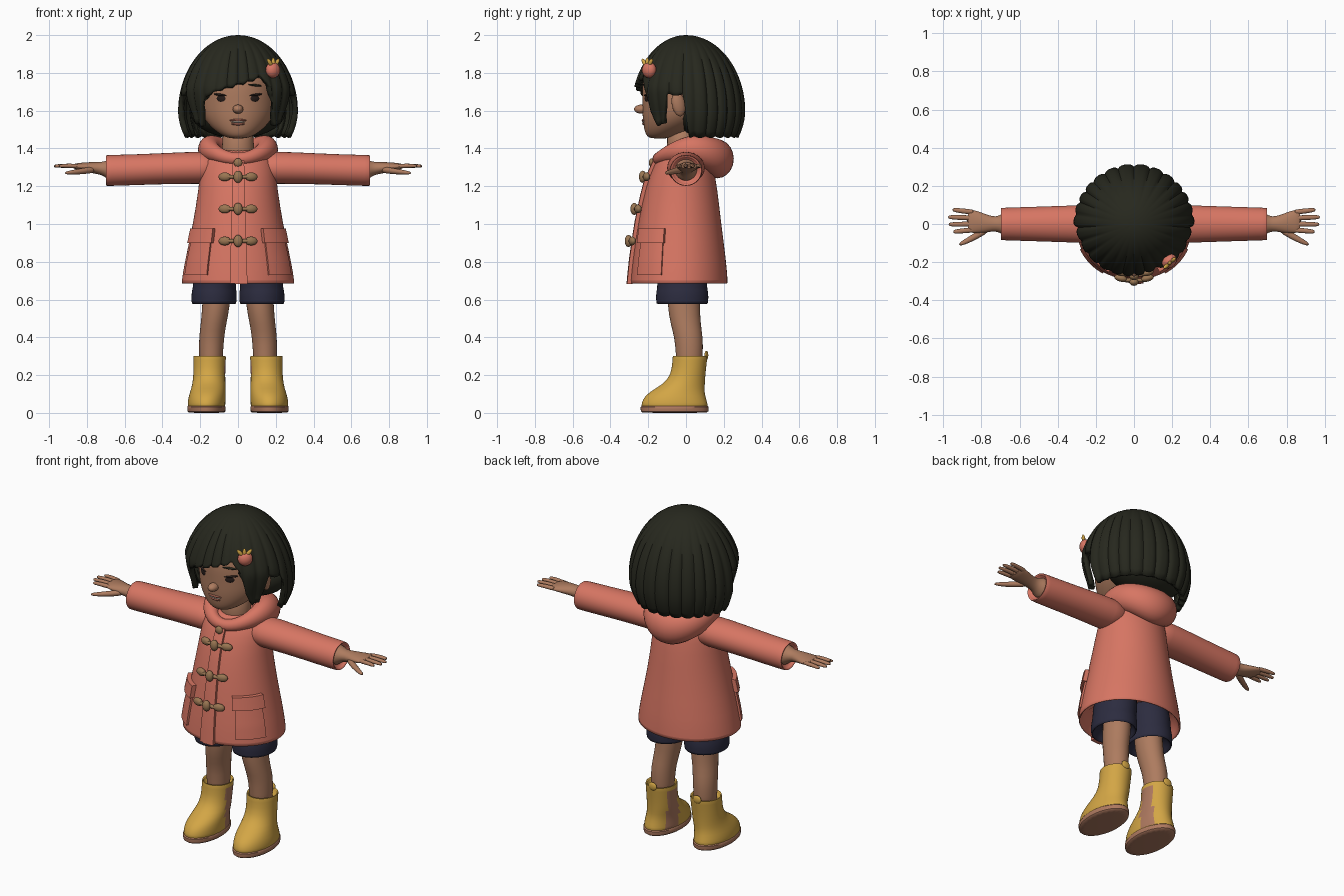
import bpy, bmesh, math
from mathutils import Matrix, Euler, Vector

if "Cube" in bpy.data.objects:
    bpy.data.objects.remove(bpy.data.objects["Cube"])


def material(name, r, g, b):
    m = bpy.data.materials.new(name)
    m.use_nodes = True
    m.diffuse_color = (r, g, b, 1)
    bsdf = m.node_tree.nodes["Principled BSDF"]
    bsdf.inputs["Base Color"].default_value = (r, g, b, 1)
    bsdf.inputs["Roughness"].default_value = 0.8
    return m


CORAL = material("coral_cloth", .68, .18, .125)
SKIN = material("skin", .42, .2, .115)
HAIR = material("dark_hair", .02, .021, .013)
NAVY = material("navy_cloth", .025, .025, .05)
YELLOW = material("yellow_rubber", .65, .38, .06)
SOLE = material("sole_rubber", .42, .19, .115)
WOOD = material("toggle_wood", .32, .18, .085)
DARK = material("eye_dark", .02, .012, .01)
TEETH = material("teeth", .65, .55, .45)
LIP = material("lip", .36, .12, .08)
parts = []


def finish(name, bm, mat):
    bmesh.ops.remove_doubles(bm, verts=bm.verts, dist=1e-5)
    bmesh.ops.recalc_face_normals(bm, faces=bm.faces)
    mesh = bpy.data.meshes.new(name)
    bm.to_mesh(mesh)
    bm.free()
    mesh.materials.append(mat)
    ob = bpy.data.objects.new(name, mesh)
    bpy.context.collection.objects.link(ob)
    parts.append(ob)
    return ob


def grid(name, rows, mat, wrap=True, caps=True, loop=False, sub=0, thick=0):
    """Skin rows of points with quads; wrap closes each row, loop joins last row to first."""
    bm = bmesh.new()
    vs = [[bm.verts.new(p) for p in row] for row in rows]
    n, m = len(rows), len(rows[0])
    for i in range(n if loop else n - 1):
        a, b = vs[i], vs[(i + 1) % n]
        for j in range(m if wrap else m - 1):
            k = (j + 1) % m
            bm.faces.new((a[j], a[k], b[k], b[j]))
    if caps:
        bm.faces.new(vs[0])
        bm.faces.new(vs[-1])
    ob = finish(name, bm, mat)
    if thick:
        mod = ob.modifiers.new("thickness", "SOLIDIFY")
        mod.thickness, mod.offset = thick, -1
    if sub:
        ob.modifiers.new("smooth", "SUBSURF").levels = sub
        ob.modifiers["smooth"].render_levels = sub
    return ob


def loft(name, rings, mat, s=1, axis="Z", seg=24, sub=1):
    """Elliptical rings (position, centre a, centre b, radius a, radius b) along an axis."""
    rows = []
    for p, a, b, ra, rb in rings:
        row = []
        for j in range(seg):
            t = math.tau * j / seg
            u, v = a + ra * math.cos(t), b + rb * math.sin(t)
            row.append((s * u, v, p) if axis == "Z" else (s * p, u, v))
        rows.append(row)
    return grid(name, rows, mat, sub=sub)


def blob(name, loc, size, mat, rot=(0, 0, 0)):
    bm = bmesh.new()
    mtx = Matrix.LocRotScale(Vector(loc), Euler(rot), Vector(size))
    bmesh.ops.create_uvsphere(bm, u_segments=24, v_segments=14, radius=1, matrix=mtx)
    return finish(name, bm, mat)


def lerp_table(table, x):
    for lo, hi in zip(table, table[1:]):
        if x <= hi[0]:
            f = (x - lo[0]) / (hi[0] - lo[0])
            return [a + (b - a) * f for a, b in zip(lo, hi)]
    return list(table[-1])


def clamp(x):
    return max(0, min(1, x))


# Coat body with turned-in hem
COAT = [(.685, 0, -.037, .302, .26), (.8, 0, -.036, .283, .25), (1, 0, -.035, .238, .222),
        (1.2, 0, -.025, .207, .19), (1.3, 0, -.015, .2, .16), (1.37, 0, -.01, .172, .13),
        (1.4, 0, 0, .11, .09)]
INNER = [(.82, 0, -.036, .26, .225), (.69, 0, -.037, .283, .24), (.683, 0, -.037, .295, .254)]
loft("coat_body", INNER + COAT, CORAL, seg=40)


def coat_point(deg, z, off):
    _, _, cy, rx, ry = lerp_table(COAT, z)
    t = math.radians(deg)
    return ((rx + off) * math.sin(t), cy - (ry + off) * math.cos(t), z)


def coat_patch(name, d0, d1, z0, z1, off):
    rows = [[coat_point(d0 + (d1 - d0) * j / 8, z0 + (z1 - z0) * i / 10, off)
             for j in range(9)] for i in range(11)]
    # Closing the sheet with an inner copy gives it thickness on every side
    back = [[coat_point(d0 + (d1 - d0) * j / 8, z0 + (z1 - z0) * i / 10, -.01)
             for j in reversed(range(9))] for i in range(11)]
    return grid(name, [a + b for a, b in zip(rows, back)], CORAL)


coat_patch("placket", -8, 9, .684, 1.35, .012)
coat_patch("placket_edge", -3, 9, .683, 1.35, .018)

# Hood lying round the neck, thick at the back
hood = []
for i in range(48):
    t = math.tau * i / 48
    c, sn = math.cos(t), math.sin(t)
    ra, rb = .06 - .028 * c, .068 - .035 * c
    row = []
    for j in range(20):
        q = math.tau * j / 20
        r = ra * math.cos(q)
        row.append(((.15 + r) * sn, .01 - (.155 + r) * c, 1.395 - .05 * c * c + rb * math.sin(q)))
    hood.append(row)
grid("hood", hood, CORAL, caps=False, loop=True)

# Toggles and top button
for i, z in enumerate((1.25, 1.08, .91)):
    y = coat_point(0, z, .02)[1]
    blob(f"toggle_bead_{i}", (0, y - .014, z), (.024, .02, .032), WOOD)
    blob(f"toggle_cord_{i}", (0, y - .004, z), (.085, .012, .011), WOOD)
    for s in (1, -1):
        blob(f"toggle_end_{i}_{s}", (s * .07, y + .006, z), (.034, .018, .023), WOOD, (0, 0, s * .25))
blob("top_button", (0, coat_point(0, 1.325, .02)[1], 1.325), (.023, .014, .023), WOOD)

# Head, neck and face
loft("neck", [(1.3, 0, -.02, .09, .085), (1.4, 0, -.02, .085, .08), (1.52, 0, -.02, .085, .085)], SKIN)
loft("head", [(1.452, 0, -.14, .04, .045), (1.467, 0, -.128, .085, .085), (1.515, 0, -.08, .15, .145),
              (1.58, 0, -.03, .195, .202), (1.65, 0, -.005, .208, .226), (1.75, 0, 0, .212, .235),
              (1.85, 0, 0, .18, .2), (1.93, 0, 0, .1, .11)], SKIN, seg=32, sub=2)
blob("nose", (0, -.236, 1.608), (.028, .039, .024), SKIN)
blob("upper_lip", (0, -.219, 1.549), (.045, .016, .008), LIP)
blob("teeth", (0, -.219, 1.541), (.038, .014, .007), TEETH)
blob("lower_lip", (0, -.214, 1.53), (.038, .018, .009), LIP)
for s, side in ((1, "left"), (-1, "right")):
    blob(side + "_eye", (s * .085, -.2, 1.665), (.032, .014, .024), DARK, (0, 0, s * .46))
    blob(side + "_lash", (s * .093, -.201, 1.684), (.04, .012, .007), DARK, (0, s * -.12, s * .46))
    blob(side + "_brow", (s * .09, -.208, 1.735), (.04, .008, .006), HAIR, (0, s * .1, s * .46))
    blob(side + "_ear", (s * .218, -.04, 1.635), (.024, .036, .066), SKIN, (.2, 0, s * .3))

# Bobbed hair shell: strands grooved, lower edge set by angle from the front
EDGE = [(-180, 1.465), (-93, 1.465), (-87, 1.69), (-68, 1.69), (-60, 1.54), (-49, 1.52), (-41, 1.64),
        (-36, 1.68), (-15, 1.725), (12, 1.765), (25, 1.79), (35, 1.75), (42, 1.6), (51, 1.52),
        (60, 1.54), (68, 1.69), (87, 1.69), (93, 1.465), (180, 1.465)]
COLS, ROWS = 180, 26
hair = []
for i in range(ROWS + 1):
    row = []
    for j in range(COLS):
        deg = -180 + 360 * j / COLS
        t = math.radians(deg)
        c = math.cos(t)
        strand = abs(math.sin(13 * t + .6 * math.sin(3 * t)))
        z = 2 - (2 - lerp_table(EDGE, deg)[1] + .01 * strand) * (i / ROWS) ** 1.6
        if z > 1.6:
            r = math.sqrt(max(0, 1 - ((z - 1.6) / .4) ** 1.95))
        else:
            r = 1 - .11 * ((1.6 - z) / .14) ** 2
        r *= 1 - .15 * clamp(c * 2.5) * clamp((1.72 - z) / .15)
        r *= 1.01 - .045 * (1 - strand) ** 2 * clamp((i - 2) / 12)
        row.append((.314 * r * math.sin(t), -(.288 if c > 0 else .312) * r * c, z))
    hair.append(row)
grid("hair_shell", hair, HAIR, caps=False, thick=.03)
blob("hair_inner", (0, .1, 1.59), (.25, .17, .135), HAIR)

# Fruit hair clip
blob("clip_fruit", (.185, -.195, 1.815), (.042, .034, .042), CORAL, (0, 0, .75))
for k in (-1, 0, 1):
    blob(f"clip_leaf_{k + 1}", (.187 + .018 * k, -.205 + .016 * k, 1.854), (.011, .01, .026),
         YELLOW, (0, .7 * k, .7))

for s, side in ((1, "left"), (-1, "right")):
    # Pockets
    coat_patch(side + "_pocket", s * 33, s * 69, .73, .92, .009)
    coat_patch(side + "_pocket_flap", s * 30, s * 71, .9, .975, .024)

    # Sleeve with hollow cuff
    loft(side + "_sleeve", [(.1, 0, 1.295, .1, .08), (.2, 0, 1.298, .102, .087), (.35, 0, 1.295, .097, .083),
                            (.55, 0, 1.287, .09, .082), (.693, 0, 1.283, .086, .083),
                            (.7, 0, 1.283, .084, .081), (.698, 0, 1.283, .072, .07),
                            (.67, 0, 1.283, .07, .068)], CORAL, s, "X")

    # Hand
    loft(side + "_palm", [(.66, 0, 1.285, .066, .066), (.685, 0, 1.287, .058, .055), (.71, 0, 1.292, .042, .038),
                          (.74, 0, 1.296, .038, .032), (.79, .005, 1.3, .052, .028),
                          (.85, .015, 1.305, .063, .018), (.875, .015, 1.305, .058, .012)], SKIN, s, "X")
    for k, tip in enumerate((.952, .975, .972, .948)):
        y = .062 - .031 * k
        dy = .012 - .007 * k
        loft(f"{side}_finger_{k}", [(.83, y, 1.305, .015, .014), (.9, y + dy / 2, 1.309, .014, .012),
                                    (tip - .01, y + dy, 1.307, .012, .01), (tip, y + dy, 1.306, .006, .005)],
             SKIN, s, "X", seg=10)
    loft(side + "_thumb", [(.75, -.015, 1.29, .022, .02), (.82, -.058, 1.28, .022, .017),
                           (.89, -.096, 1.272, .015, .012), (.918, -.107, 1.27, .008, .006)],
         SKIN, s, "X", seg=12)

    # Shorts leg with turned-up cuff
    loft(side + "_shorts", [(.64, .125, -.02, .085, .1), (.585, .125, -.02, .105, .12),
                            (.575, .127, -.02, .114, .133), (.58, .127, -.02, .121, .14),
                            (.645, .126, -.02, .121, .14), (.655, .126, -.02, .114, .132),
                            (.72, .12, -.02, .117, .135), (.85, .11, -.02, .11, .13)], NAVY, s)

    # Leg
    loft(side + "_leg", [(.2, .145, .018, .06, .068), (.32, .143, .018, .064, .072), (.4, .14, .014, .067, .076),
                         (.47, .13, -.002, .068, .08), (.56, .116, -.012, .073, .086),
                         (.7, .11, -.012, .078, .09)], SKIN, s)

    # Boot, hollow at the top, with a panel on the inner side
    boot = loft(side + "_boot", [(.02, .167, -.06, .098, .174), (.035, .167, -.06, .1, .178),
                                 (.07, .166, -.062, .1, .17), (.11, .16, -.05, .094, .148),
                                 (.15, .154, -.012, .088, .112), (.2, .152, .012, .084, .09),
                                 (.29, .15, .021, .086, .092), (.302, .15, .022, .087, .093),
                                 (.304, .15, .022, .077, .083), (.26, .15, .022, .074, .08)], YELLOW, s, seg=32)
    boot.data.materials.append(SOLE)
    for f in boot.data.polygons:
        inner = f.normal.x * s < -.7 and abs(f.center.y - .02) < .04
        f.material_index = int(inner and .05 < f.center.z < .28)
    loft(side + "_boot_sole", [(0, .167, -.06, .095, .174), (.004, .167, -.06, .102, .181),
                               (.036, .167, -.06, .104, .184), (.042, .167, -.06, .098, .176)], SOLE, s)
    blob(side + "_boot_tab", (s * .15, .108, .305), (.028, .01, .024), YELLOW)

# Smooth shading with sharp folds kept
bpy.ops.object.select_all(action="DESELECT")
for ob in parts:
    ob.select_set(True)
bpy.context.view_layer.objects.active = parts[0]
bpy.ops.object.shade_smooth_by_angle(angle=math.radians(50))
